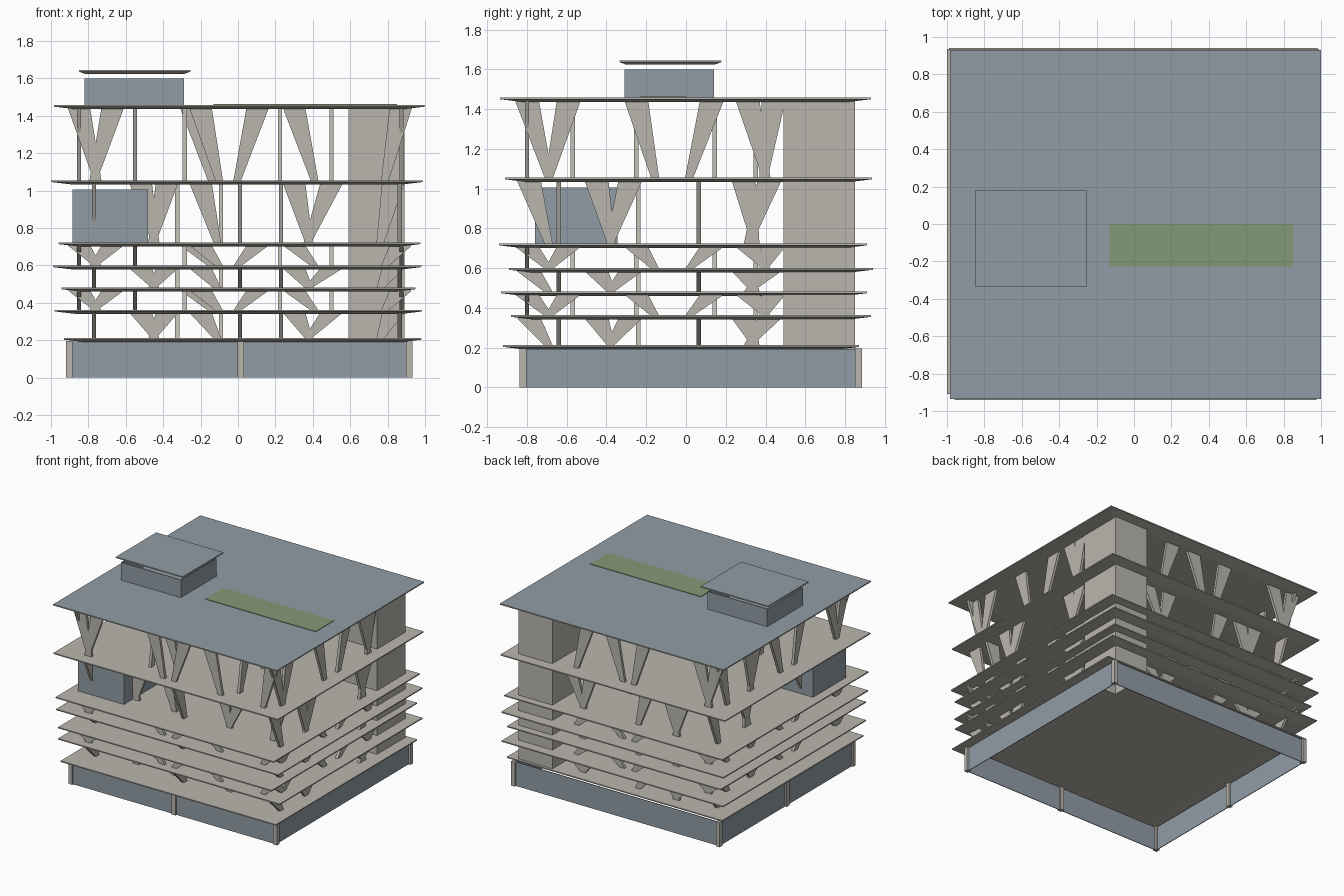
import bpy, bmesh
from mathutils import Vector

cube = bpy.data.objects.get("Cube")
if cube:
    bpy.data.objects.remove(cube, do_unlink=True)


def material(name, rgb):
    m = bpy.data.materials.new(name)
    m.use_nodes = True
    m.diffuse_color = (*rgb, 1)
    m.node_tree.nodes["Principled BSDF"].inputs["Base Color"].default_value = (*rgb, 1)
    return m


CONCRETE = material("warm concrete", (0.49, 0.47, 0.425))
GLASS = material("blue grey", (0.285, 0.335, 0.38))
GREEN = material("planting green", (0.23, 0.32, 0.18))


def finish(name, bm, *mats):
    bmesh.ops.recalc_face_normals(bm, faces=bm.faces)
    me = bpy.data.meshes.new(name)
    bm.to_mesh(me)
    bm.free()
    for m in mats:
        me.materials.append(m)
    ob = bpy.data.objects.new(name, me)
    bpy.context.collection.objects.link(ob)
    return ob


def loft(bm, rings):
    """Join rings of four points into a closed solid."""
    loops = [[bm.verts.new(p) for p in r] for r in rings]
    for a, b in zip(loops, loops[1:]):
        for i in range(4):
            j = (i + 1) % 4
            bm.faces.new((a[i], a[j], b[j], b[i]))
    bottom = bm.faces.new(loops[0])
    top = bm.faces.new(loops[-1])
    return bottom, top


def rect(x0, x1, y0, y1, z, inset=0):
    x0, x1, y0, y1 = x0 + inset, x1 - inset, y0 + inset, y1 - inset
    return [(x0, y0, z), (x1, y0, z), (x1, y1, z), (x0, y1, z)]


def box(name, x0, x1, y0, y1, z0, z1, mat, hollow=False):
    bm = bmesh.new()
    caps = loft(bm, [rect(x0, x1, y0, y1, z0), rect(x0, x1, y0, y1, z1)])
    bmesh.ops.recalc_face_normals(bm, faces=bm.faces)
    if hollow:
        bmesh.ops.delete(bm, geom=list(caps), context='FACES_ONLY')
    ob = finish(name, bm, mat)
    if hollow:
        mod = ob.modifiers.new("wall thickness", 'SOLIDIFY')
        mod.thickness = 0.008
    return ob


# Floor plates with a thin rim and a bevelled underside
DEPTH = 0.022


def plate(name, x0, x1, y0, y1, top, inset=0.11, roof=False):
    bm = bmesh.new()
    _, cap = loft(bm, [rect(x0, x1, y0, y1, top - DEPTH, inset),
                       rect(x0, x1, y0, y1, top - 0.009),
                       rect(x0, x1, y0, y1, top)])
    if roof:
        cap.material_index = 1
    return finish(name, bm, CONCRETE, GLASS)


plates = [
    (-0.93, 0.98, -0.92, 0.87, 0.212),
    (-0.98, 0.985, -0.88, 0.93, 0.363),
    (-0.945, 0.95, -0.93, 0.91, 0.482),
    (-0.99, 0.98, -0.89, 0.94, 0.60),
    (-0.96, 0.975, -0.94, 0.91, 0.723),
    (-1.0, 0.99, -0.91, 0.935, 1.055),
    (-0.985, 1.0, -0.935, 0.93, 1.458),
]
slabs = [plate(f"floor_plate_{i}", *p, roof=(i == 6)) for i, p in enumerate(plates)]
plate("pavilion_roof", -0.85, -0.255, -0.335, 0.178, 1.645, inset=0.035, roof=True)

# Base walls, open below, with corner and middle posts
box("base_walls", -0.905, 0.915, -0.825, 0.87, 0, 0.192, GLASS, hollow=True)
posts = [(-0.902, -0.82), (0.915, -0.82), (-0.902, 0.868), (0.915, 0.868),
         (0.015, -0.82), (-0.902, 0.02)]
for i, (x, y) in enumerate(posts):
    box(f"base_post_{i}", x - 0.017, x + 0.017, y - 0.017, y + 0.017, 0, 0.195, CONCRETE)

# Stair core, open down through the lowest plate
core = (0.59, 0.89, 0.49, 0.85)
box("stair_core", *core, 0.192, 1.44, CONCRETE, hollow=True)
cutter = box("core_opening_cutter", 0.597, 0.883, 0.497, 0.843, 0.15, 0.25, CONCRETE)
cutter.hide_render = True
cutter.hide_viewport = True
cut = slabs[0].modifiers.new("core opening", 'BOOLEAN')
cut.operation = 'DIFFERENCE'
cut.object = cutter

# Glazed rooms and roof planting
box("corner_room", -0.885, -0.48, -0.76, -0.345, 0.72, 1.005, GLASS)
box("pavilion_walls", -0.82, -0.29, -0.31, 0.142, 1.455, 1.60, GLASS, hollow=True)
box("roof_planting", -0.13, 0.85, -0.23, 0.0, 1.455, 1.462, GREEN)


# Leaning tapered columns: (axis, row position, top centre, bottom centre)
def limb(bm, axis, row, top, foot, z0, z1):
    def ring(c, w, z):
        pts = [(c - w, -0.011), (c + w, -0.011), (c + w, 0.011), (c - w, 0.011)]
        if axis == 'x':
            return [Vector((a, row + b, z)) for a, b in pts]
        return [Vector((row + b, a, z)) for a, b in pts]
    loft(bm, [ring(foot, 0.02, z0), ring(top, 0.06, z1)])


A_X = [(-0.85, -0.75), (-0.67, -0.775), (-0.2, -0.1), (0.105, -0.005), (0.3, 0.41), (0.87, 0.785)]
A_Y = [(-0.8, -0.69), (-0.59, -0.69), (-0.25, -0.155), (0.13, 0.015), (0.31, 0.405), (0.44, 0.39)]
B_X = [(-0.52, -0.44), (-0.38, -0.46), (-0.2, -0.11), (0.3, 0.38), (0.5, 0.37), (0.83, 0.76)]
B_Y = [(-0.79, -0.69), (-0.45, -0.375), (-0.28, -0.385), (0.29, 0.35), (0.42, 0.31)]


def layout(rows_x, rows_y, front, back, left, right, inner):
    out = [('x', front, *p) for p in rows_x]
    out += [('x', back, *p) for p in rows_x if p[0] < 0.55]
    out += [('y', left, *p) for p in rows_y]
    out += [('y', right, *p) for p in rows_y]
    out.append(('y', left, 0.78, 0.69))
    return out + inner


upper = layout(A_X, A_Y, -0.8, 0.8, -0.85, 0.875,
               [('y', -0.55, -0.25, -0.155), ('y', -0.285, -0.59, -0.69),
                ('y', 0.225, 0.13, 0.015), ('y', 0.5, -0.59, -0.69),
                ('x', -0.57, -0.25, -0.14), ('x', -0.25, 0.3, 0.41),
                ('x', 0.145, -0.25, -0.14), ('x', 0.35, 0.3, 0.41)])
lower = layout(B_X, B_Y, -0.64, 0.76, -0.77, 0.865,
               [('y', -0.325, -0.28, -0.385), ('y', 0.01, -0.79, -0.69),
                ('y', -0.09, 0.42, 0.31), ('y', 0.23, 0.29, 0.35),
                ('x', -0.24, -0.2, -0.11), ('x', 0.065, 0.5, 0.37)])

for i in range(6):
    bm = bmesh.new()
    z0 = plates[i][4] - 0.004
    z1 = plates[i + 1][4] - DEPTH + 0.006
    for c in (upper if i % 2 else lower):
        limb(bm, *c, z0, z1)
    finish(f"leaning_columns_{i}", bm, CONCRETE)
